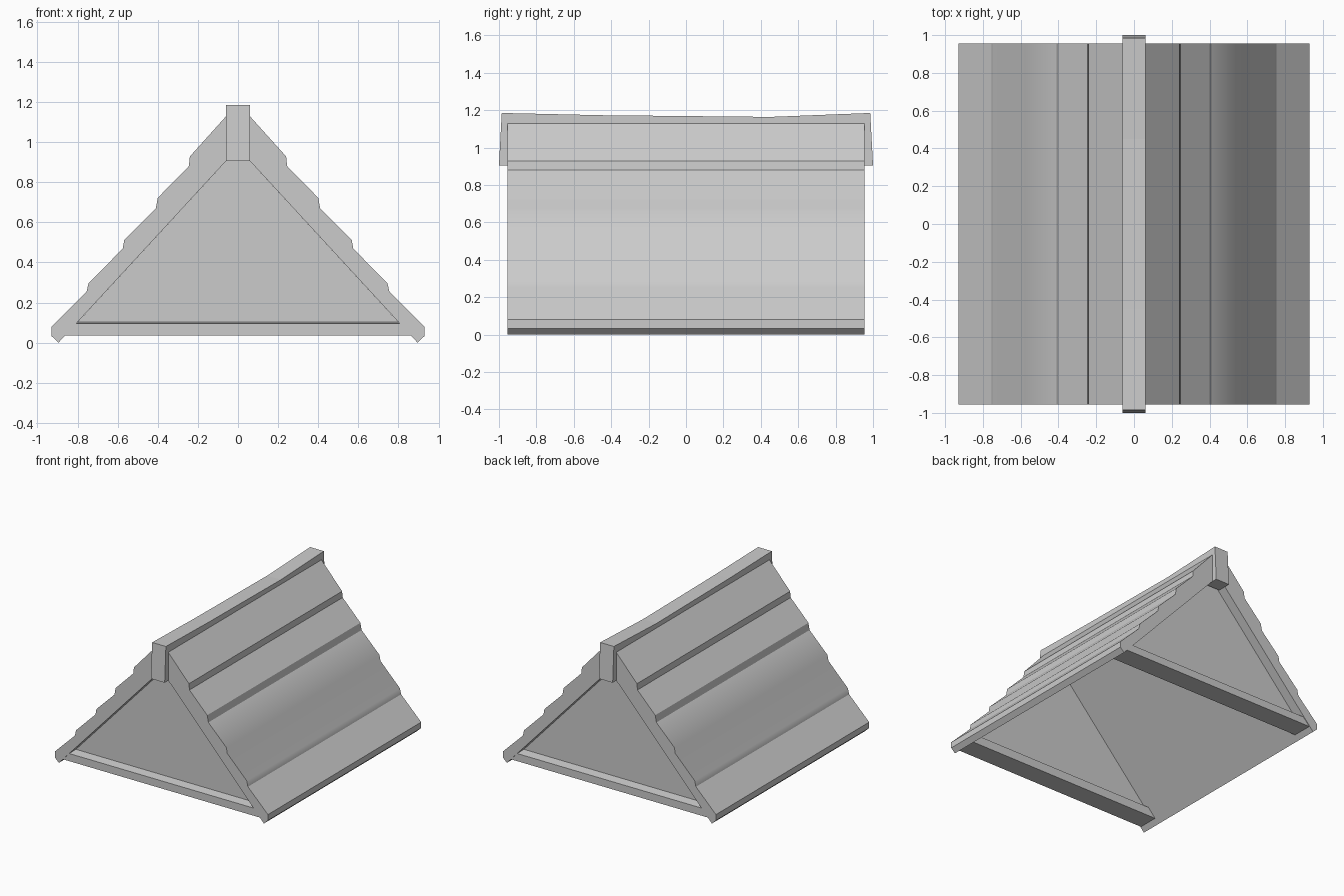
import bpy
import bmesh
from mathutils import Vector

cube = bpy.data.objects.get("Cube")
if cube:
    bpy.data.objects.remove(cube, do_unlink=True)

GREY = (0.6, 0.6, 0.6, 1.0)
grey = bpy.data.materials.new("plain_grey")
grey.use_nodes = True
grey.diffuse_color = GREY
grey.node_tree.nodes["Principled BSDF"].inputs["Base Color"].default_value = GREY


def extrude_profile(name, points, start, travel, sharp_rule=None):
    """Fill a closed profile of 3D points and sweep it along a vector."""
    bm = bmesh.new()
    offset = Vector(start)
    face = bm.faces.new([bm.verts.new(Vector(p) + offset) for p in points])
    swept = bmesh.ops.extrude_face_region(bm, geom=[face], use_keep_orig=True)
    verts = [g for g in swept["geom"] if isinstance(g, bmesh.types.BMVert)]
    bmesh.ops.translate(bm, verts=verts, vec=Vector(travel))
    bmesh.ops.recalc_face_normals(bm, faces=bm.faces)
    if sharp_rule:
        for f in bm.faces:
            f.smooth = True
        for e in bm.edges:
            e.smooth = sharp_rule(e)
    mesh = bpy.data.meshes.new(name)
    bm.to_mesh(mesh)
    bm.free()
    mesh.materials.append(grey)
    obj = bpy.data.objects.new(name, mesh)
    bpy.context.collection.objects.link(obj)


# Stepped roof: overlapping boards on the outside, plain slope on the inside
outer = [(0.06, 1.128), (0.24, 0.928), (0.245, 0.88), (0.4, 0.722),
         (0.41, 0.668), (0.567, 0.512), (0.575, 0.468), (0.745, 0.297),
         (0.755, 0.253), (0.93, 0.08), (0.93, 0.033), (0.895, 0.0)]
right_half = [(0, 1.128)] + outer + [(0, 0.97)]
left_half = [(-x, z) for x, z in reversed(outer)]
roof_profile = [(x, 0, z) for x, z in right_half + left_half]


def soft_step(edge):
    """Only the edges around the third step blend softly."""
    a, b = (v.co for v in edge.verts)
    return abs(a.y - b.y) > 1 and 0.27 < a.z < 0.6


extrude_profile("stepped_roof", roof_profile, (0, -0.955, 0), (0, 1.91, 0), soft_step)

# Ridge cap: sagging top with a hanging tab at each end
ridge = [(-1.0, 0.905), (-0.985, 1.185), (-0.45, 1.173), (0.45, 1.164),
         (0.985, 1.185), (1.0, 0.905), (0.89, 0.905), (0.89, 1.1),
         (-0.89, 1.1), (-0.89, 0.905)]
extrude_profile("ridge_cap", [(0, y, z) for y, z in ridge],
                (-0.06, 0, 0), (0.12, 0, 0))

# Recessed gable walls and the tie beams below them
wall = [(-0.83, 0, 0.07), (0.83, 0, 0.07), (0, 0, 0.97)]
beam = [(0.79, 0.035), (0.95, 0.035), (0.95, 0.095), (0.88, 0.104), (0.79, 0.104)]
for side, label in ((-1, "front"), (1, "back")):
    extrude_profile(label + "_gable_wall", wall,
                    (0, side * 0.88, 0), (0, -side * 0.06, 0))
    extrude_profile(label + "_tie_beam", [(0, side * y, z) for y, z in beam],
                    (-0.868, 0, 0), (1.736, 0, 0))
